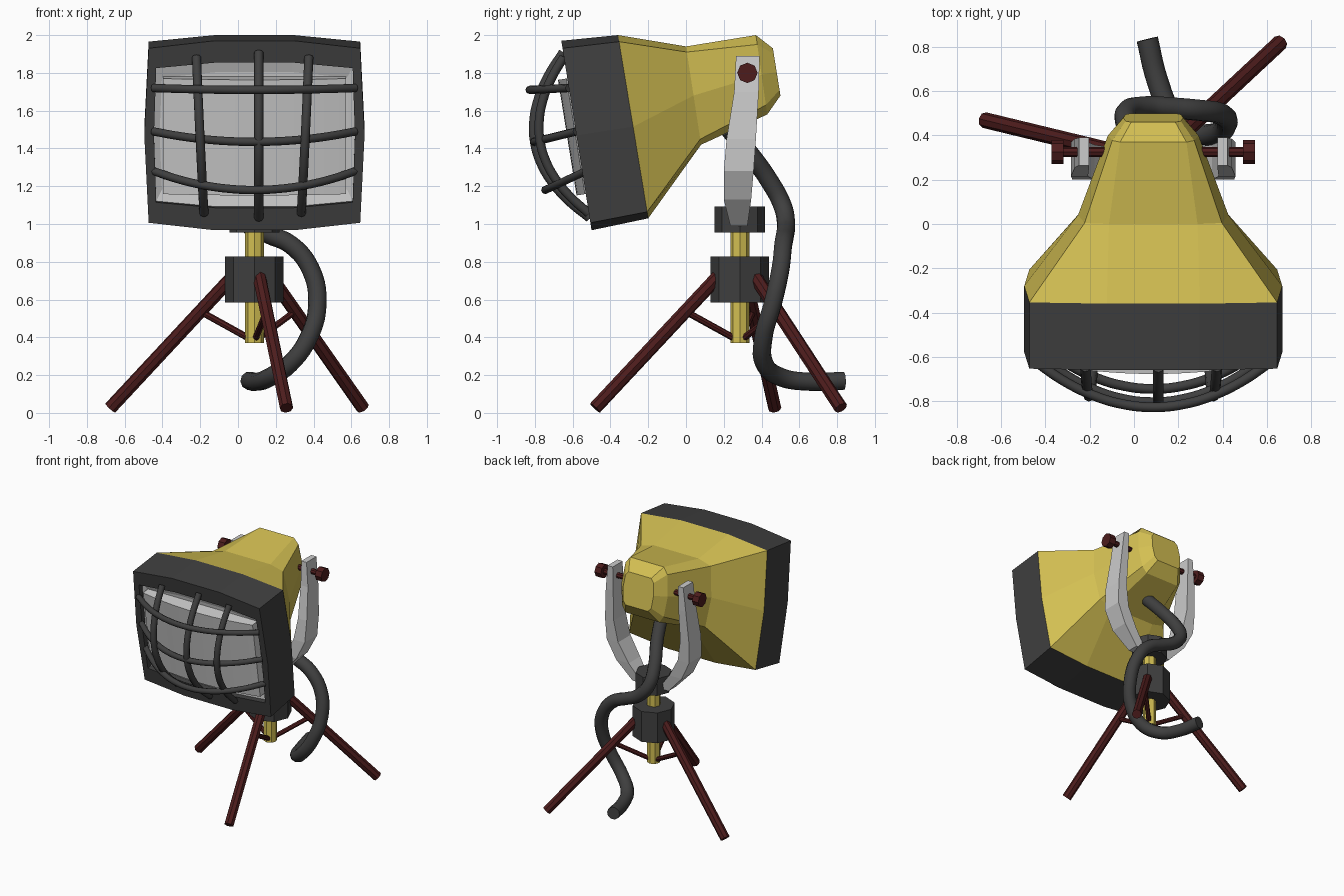
import bpy, bmesh, math
from mathutils import Vector as V

if "Cube" in bpy.data.objects:
    bpy.data.objects.remove(bpy.data.objects["Cube"])

CX, SY = 0.087, 0.285          # lamp centre line, stand axis


def material(name, rgb):
    m = bpy.data.materials.new(name)
    m.diffuse_color = (*rgb, 1)
    m.use_nodes = True
    m.node_tree.nodes["Principled BSDF"].inputs["Base Color"].default_value = m.diffuse_color
    return m


YELLOW = material("yellow_paint", (0.65, 0.52, 0.085))
DARK = material("dark_rubber", (0.05, 0.05, 0.05))
RED = material("dark_red", (0.075, 0.012, 0.012))


def add(name, data, mat):
    ob = bpy.data.objects.new(name, data)
    bpy.context.collection.objects.link(ob)
    if mat:
        data.materials.append(mat)
    return ob


def loft(name, rings, mat=None, caps=(True, True)):
    bm = bmesh.new()
    vr = [[bm.verts.new(p) for p in r] for r in rings]
    n = len(vr[0])
    for a, b in zip(vr, vr[1:]):
        for i in range(n):
            bm.faces.new((a[i], a[(i + 1) % n], b[(i + 1) % n], b[i]))
    for r, c in zip((vr[0], vr[-1]), caps):
        if c:
            bm.faces.new(r)
    bmesh.ops.recalc_face_normals(bm, faces=bm.faces)
    me = bpy.data.meshes.new(name)
    bm.to_mesh(me)
    bm.free()
    return add(name, me, mat)


def rod(name, p, q, r, mat, sides=8, turn=0):
    p, q = V(p), V(q)
    rot = (q - p).to_track_quat('Z', 'Y')
    circ = [rot @ V((r * math.cos(a), r * math.sin(a), 0))
            for a in (turn + 2 * math.pi * i / sides for i in range(sides))]
    return loft(name, [[e + c for c in circ] for e in (p, q)], mat)


def tube(name, pts, r, mat, res=3):
    cu = bpy.data.curves.new(name, 'CURVE')
    cu.dimensions = '3D'
    cu.bevel_depth, cu.bevel_resolution, cu.resolution_u = r, res, 5
    cu.use_fill_caps = True
    s = cu.splines.new('BEZIER')
    s.bezier_points.add(len(pts) - 1)
    for bp, p in zip(s.bezier_points, pts):
        bp.co = p
        bp.handle_left_type = bp.handle_right_type = 'AUTO'
    return add(name, cu, mat)


def section(top, bot, w, wmid, bump, flat):
    """Ten-sided bulged rectangle between two (y, z) points."""
    t, b = V((0, *top)), V((0, *bot))
    d = (b - t).normalized() * bump
    m = (t + b) / 2
    half = [(flat, t), (w, t + d), (wmid, m), (w, b - d), (flat, b)]
    return [p + V((CX + x, 0, 0)) for x, p in half] + \
           [p + V((CX - x, 0, 0)) for x, p in reversed(half)]


# Local frame of the tilted lamp face
F, UP, BACK = V((CX, -0.58, 1.47)), V((0, -0.158, 0.987)), V((0, 0.987, 0.158))


def face_ring(h, w, depth, bump=0.03):
    c = F + BACK * depth
    t, b = c + UP * h, c - UP * h
    return section(t.yz, b.yz, w, w + 0.012, bump, 0.2)


# Lamp housing
back = section((-0.36, 2.0), (-0.2, 1.03), 0.56, 0.583, 0.035, 0.21)
loft("lamp_housing", [
    back,
    section((0.0, 1.94), (0.08, 1.42), 0.31, 0.34, 0.03, 0.2),
    section((0.37, 2.0), (0.43, 1.58), 0.185, 0.205, 0.05, 0.15),
    section((0.46, 1.93), (0.5, 1.68), 0.125, 0.135, 0.03, 0.1)], YELLOW)

# Front rim, reflector and curved glass
loft("front_rim", [
    back,
    section((-0.66, 1.97), (-0.5, 0.967), 0.56, 0.583, 0.04, 0.21),
    face_ring(0.39, 0.52, 0.0), face_ring(0.39, 0.52, 0.06)], DARK, (False, False))
loft("reflector", [face_ring(0.39, 0.52, 0.04), face_ring(0.33, 0.49, 0.055)], None, (False, True))

N = 16
outline = [(0.485 * t, -0.005 - 0.045 * (1 - t * t)) for t in (2 * i / N - 1 for i in range(N + 1))]
outline += [(0.485, 0.08), (-0.485, 0.08)]
glass = loft("glass", [[F + V((x, 0, 0)) + BACK * d + UP * u for x, d in outline] for u in (-0.315, 0.305)])
bpy.context.view_layer.objects.active = glass
glass.select_set(True)
bpy.ops.object.shade_smooth_by_angle(angle=math.radians(30))
glass.select_set(False)

# Guard cage: three horizontal and three vertical bowed bars
steps = [i / 4 - 1 for i in range(9)]
for i, (ey, ez, my, mz) in enumerate([(-0.62, 1.72, -0.828, 1.71),
                                      (-0.58, 1.49, -0.805, 1.435),
                                      (-0.53, 1.28, -0.745, 1.18)]):
    tube(f"guard_bar_horizontal_{i + 1}",
         [(CX + 0.535 * t, ey + (my - ey) * (1 - t * t), ez + (mz - ez) * (1 - t * t)) for t in steps],
         0.022, DARK, 2)
for i, (x, lean, h, bow) in enumerate([(-0.2, -0.02, 0.42, 0.195), (0.11, 0, 0.445, 0.225), (0.355, 0.02, 0.42, 0.195)]):
    tube(f"guard_bar_vertical_{i + 1}",
         [V((x + lean * t, F.y, F.z)) + UP * h * t - BACK * bow * (1 - t * t) for t in steps],
         0.024, DARK, 2)

# Fork arms: outer offset, inner offset, z, y range
arm = [(0.335, 0.29, 1.89, 0.265, 0.39), (0.355, 0.29, 1.7, 0.255, 0.385),
       (0.372, 0.295, 1.45, 0.215, 0.37), (0.365, 0.265, 1.28, 0.2, 0.358),
       (0.29, 0.18, 1.13, 0.2, 0.345), (0.16, 0.07, 0.99, 0.235, 0.325)]
for side, s in (("left", -1), ("right", 1)):
    loft(f"fork_arm_{side}", [[(CX + s * x, y, z) for x, y in ((o, a), (n, a), (n, b), (o, b))]
                              for o, n, z, a, b in arm])
    # Clamp bolts and knobs
    rod(f"bolt_{side}", (CX + s * 0.15, 0.325, 1.8), (CX + s * 0.42, 0.325, 1.8), 0.022, RED)
    rod(f"knob_{side}", (CX + s * 0.405, 0.325, 1.8), (CX + s * 0.46, 0.325, 1.8), 0.054, RED)

# Column and hubs
rod("column", (CX, SY, 0.37), (CX, SY, 1.11), 0.05, YELLOW)
rod("leg_hub", (CX, SY, 0.585), (CX, SY, 0.828), 0.155, DARK)
rod("fork_hub", (CX, SY, 0.955), (CX, SY, 1.092), 0.133, DARK)

# Tripod legs and braces
for i, deg in enumerate((166.4, 43, -77.5)):
    a = math.radians(deg)

    def at(r, z):
        return (CX + r * math.cos(a), SY + r * math.sin(a), z)
    rod(f"leg_{i + 1}", at(0.785, 0.026), at(0.12, 0.72), 0.036, RED)
    rod(f"brace_{i + 1}", at(0.03, 0.395), at(0.29, 0.535), 0.018, RED)

# Power cable
cable = [(0.06, 0.23, 1.5), (0.02, 0.34, 1.37), (-0.03, 0.44, 1.23), (-0.03, 0.51, 1.1),
         (0.05, 0.53, 1.0), (0.16, 0.525, 0.945), (0.28, 0.515, 0.89), (0.385, 0.5, 0.76),
         (0.42, 0.46, 0.58), (0.375, 0.41, 0.4), (0.275, 0.415, 0.26), (0.17, 0.5, 0.19),
         (0.105, 0.65, 0.165), (0.06, 0.835, 0.17)]
tube("power_cable", cable, 0.049, DARK)
